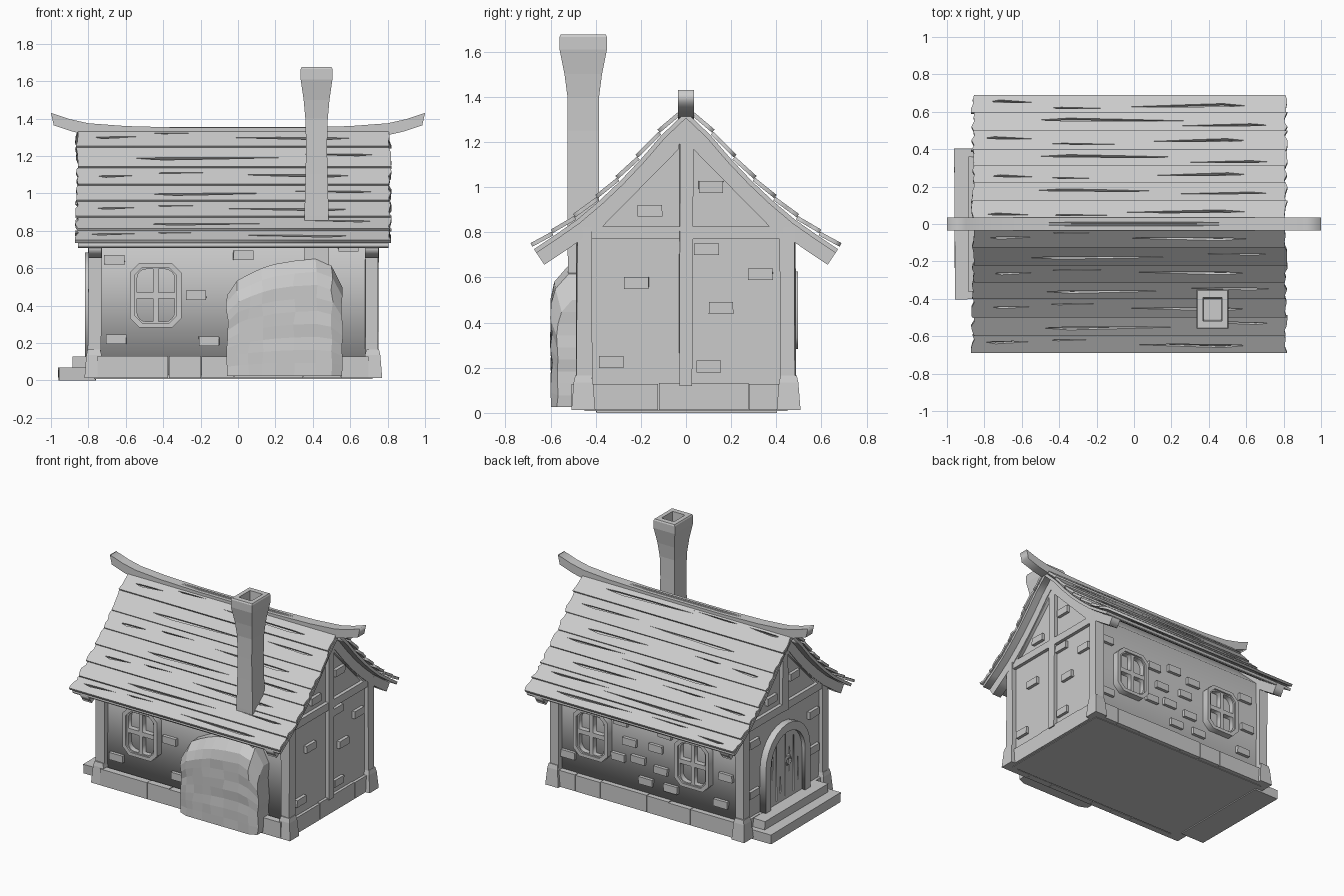
import bpy, bmesh, math, random
from mathutils import Vector, Matrix

if "Cube" in bpy.data.objects:
    bpy.data.objects.remove(bpy.data.objects["Cube"])

random.seed(4)
R = random.uniform
X, Y, Z = Vector((1, 0, 0)), Vector((0, 1, 0)), Vector((0, 0, 1))


def finish(name, bm):
    bmesh.ops.remove_doubles(bm, verts=bm.verts, dist=1e-5)
    bmesh.ops.recalc_face_normals(bm, faces=bm.faces)
    me = bpy.data.meshes.new(name)
    bm.to_mesh(me)
    ob = bpy.data.objects.new(name, me)
    bpy.context.collection.objects.link(ob)
    return ob


def plate(name, loops, origin, u, v, depth):
    """Flat outline (later loops are holes) in plane u,v, thickened about origin."""
    cu = bpy.data.curves.new(name, 'CURVE')
    cu.dimensions, cu.fill_mode, cu.extrude = '2D', 'BOTH', depth / 2
    for loop in loops:
        sp = cu.splines.new('POLY')
        sp.points.add(len(loop) - 1)
        for p, (a, b) in zip(sp.points, loop):
            p.co = (a, b, 0, 1)
        sp.use_cyclic_u = True
    tmp = bpy.data.objects.new(name, cu)
    bpy.context.collection.objects.link(tmp)
    dg = bpy.context.evaluated_depsgraph_get()
    bm = bmesh.new()
    bm.from_mesh(bpy.data.meshes.new_from_object(tmp.evaluated_get(dg)))
    bpy.data.objects.remove(tmp)
    rot = Matrix((u, v, u.cross(v))).transposed().to_4x4()
    bm.transform(Matrix.Translation(origin) @ rot)
    return finish(name, bm)


def box(name, x0, x1, y0, y1, z0, z1, jit=0.0):
    bm = bmesh.new()
    bmesh.ops.create_cube(bm, size=1)
    for p in bm.verts:
        p.co = ((x0 + x1) / 2 + p.co.x * (x1 - x0) + R(-jit, jit),
                (y0 + y1) / 2 + p.co.y * (y1 - y0) + R(-jit, jit),
                (z0 + z1) / 2 + p.co.z * (z1 - z0))
    return finish(name, bm)


def tower(name, cx, cy, rings):
    """Stack of rectangles (z, half x, half y) skinned into a closed shape."""
    bm = bmesh.new()
    rows = [[bm.verts.new((cx + sx * hx, cy + sy * hy, z))
             for sx, sy in ((-1, -1), (1, -1), (1, 1), (-1, 1))] for z, hx, hy in rings]
    for a, b in zip(rows, rows[1:]):
        for i in range(4):
            bm.faces.new((a[i], a[(i + 1) % 4], b[(i + 1) % 4], b[i]))
    bm.faces.new(rows[0])
    bm.faces.new(rows[-1])
    return finish(name, bm)


def crack(a0, a1, b, w):
    """Thin tapered sliver used as a hole in a board."""
    t = lambda f: a0 + (a1 - a0) * f
    return [(t(0), b), (t(.2), b - w), (t(.6), b - w * .3), (t(1), b + w * .5), (t(.55), b + w * .6), (t(.15), b + w * .4)]


# Roof section, right half: (y, z) of the sagging roof line
PROF = [(0, 1.35), (.115, 1.24), (.21, 1.13), (.30, 1.035), (.39, .95), (.49, .865), (.59, .795), (.68, .735)]


def offset_line(d):
    pts = []
    for i, (y, z) in enumerate(PROF):
        if i == 0:
            pts.append((0, z - d * 1.4))
            continue
        a, b = PROF[i - 1], PROF[min(i + 1, len(PROF) - 1)]
        t = Vector((b[0] - a[0], b[1] - a[1])).normalized()
        pts.append((y + t.y * d, z - t.x * d))
    return pts


def band(d0, d1):
    o, i = offset_line(d0), offset_line(d1)
    full = lambda q: [(-y, z) for y, z in q[:0:-1]] + q
    return full(o) + full(i)[::-1]


# Walls
gable = [(-.445, .03), (.445, .03), (.445, .82), (.3, .955), (0, 1.26), (-.3, .955), (-.445, .82)]
plate("walls", [gable], (-.025, 0, 0), Y, Z, 1.49)

# Roof underlay and gable rafters
plate("roof_underlay", [band(.012, .032)], (-.025, 0, 0), Y, Z, 1.66)
for x in (-.765, .715):
    plate("rafter", [band(.02, .095)], (x, 0, 0), Y, Z, .07)
    for s in (-1, 1):
        plate("gable_brace", [[(s * .45, .825), (s * .37, .825), (s * .03, 1.17), (s * .03, 1.25)]],
              (x, 0, 0), Y, Z, .06)

# Roof planks with splits and ragged ends
for s in (-1, 1):
    for k in range(7):
        top, low = (Vector((0, s * p[0], p[1])) for p in (PROF[k], PROF[k + 1]))
        up = (top - low).normalized()
        out = Vector((0, s * up.z, abs(up.y)))
        w = (top - low).length
        low = low + out * .010
        up = (top - low).normalized()
        h = w / 2 - .001
        n = 4
        ys = [-h + 2 * h * i / n for i in range(n + 1)]
        outline = [(.815 + R(-.012, .006), y) for y in ys] + [(-.865 + R(-.006, .012), y) for y in ys[::-1]]
        if k % 2:
            cr = [crack(-.52 + R(-.05, .05), .25 + R(-.08, .08), -.01, .012), crack(.72, .3 + R(-.1, .1), R(.005, .03), .009)]
        else:
            cr = [crack(-.8 + R(0, .06), -.54, R(-.02, .02), .01), crack(.6, .15 + R(-.3, .05), R(-.02, .02), .013),
                  crack(-.45, -.15 + R(-.1, .1), .025, .005)]
        plate("roof_plank", [outline] + cr, (top + low) / 2, X, up, .018)

# Ridge beam with upswept ends
arc = [(-1, 1.43), (-.9, 1.397), (-.8, 1.375), (-.6, 1.36), (-.3, 1.352)]
arc += [(-x, z) for x, z in arc[::-1]]
plate("ridge_beam", [arc + [(x * .985, z - .066) for x, z in arc[::-1]]], (0, 0, 0), X, Z, .072)

# Corner posts and their stone feet
for x in (-.765, .715):
    for y in (-.45, .45):
        box("corner_post", x - .035, x + .035, y - .033, y + .033, .12, .82, .004)
        tower("corner_stone", x - .005 if x < 0 else x + .005, y * 1.01,
              [(.012, .051, .053), (.135, .041, .043), (.165, .034, .036)])

# Gable timbers
for x, z0 in ((-.762, .77), (.712, .12)):
    box("cross_beam", x - .033, x + .033, -.44, .44, .77, .825)
    box("centre_post", x - .036, x + .036, -.03, .03, z0, 1.25, .004)

# Foundation blocks
box("base_slab", -.77, .72, -.45, .45, .008, .03)
xs = [-.75, -.37, -.195, -.02, .35, .55, .70]
for s in (-1, 1):
    for a, b in zip(xs, xs[1:]):
        box("foundation_block", a, b - .003, s * .468 - .04, s * .468 + R(0, .006) * s + .012, .012, .13 + R(-.005, .004))
ys = [-.43, -.02 - .1, .28, .43]
for x in (-.755, .705):
    for a, b in zip(ys, ys[1:]):
        box("foundation_block", x - .035, x + .035, a, b - .003, .012, .13 + R(-.005, .004))


# Windows: chamfered frame with four panes rounded at the outer corners
def pane(sx, sz):
    a0, a1, b0, b1, r = .014, .1, .016, .14, .05
    pts = [(a0, b0), (a1, b0)]
    pts += [(a1 - r + r * math.cos(t), b1 - r + r * math.sin(t)) for t in [i * math.pi / 8 for i in range(5)]]
    return [(sx * a, sz * b) for a, b in pts + [(a0, b1)]]


def octagon(w, h, c):
    return [(-w + c, -h), (w - c, -h), (w, -h + c), (w, h - c), (w - c, h), (-w + c, h), (-w, h - c), (-w, -h + c)]


panes = [pane(a, b) for a in (-1, 1) for b in (-1, 1)]
for x, s in ((-.44, -1), (.42, 1), (-.39, 1)):
    plate("window_bars", [octagon(.125, .16, .045)] + panes, (x, s * .46, .455), X, Z, .045)
    plate("window_frame", [octagon(.138, .172, .05), octagon(.112, .148, .04)], (x, s * .465, .455), X, Z, .06)

# Loose bricks showing through the plaster
front = [(-.66, .645), (-.65, .22), (-.225, .455), (-.155, .21), (.03, .67), (-.33, .735), (.23, .735), (.59, .715)]
back = [(.63, .66), (.2, .6), (.02, .64), (-.15, .6), (.13, .47), (-.08, .48), (.22, .34), (.06, .36), (-.12, .33),
        (.62, .25), (.0, .22), (-.2, .22), (-.62, .65), (-.64, .42), (-.6, .22)]
right = [(-.16, .895), (.11, 1), (.09, .725), (-.22, .575), (.33, .615), (.155, .465), (-.33, .225), (.1, .205)]
left = [(.14, .9), (-.12, .98), (.34, .66), (-.34, .62), (.34, .3), (-.34, .36)]
for pts, y in ((front, -.45), (back, .45)):
    for x, z in pts:
        box("brick", x - .054, x + .054, y - .018, y + .018, z - .026, z + .026, .002)
for pts, x in ((right, .725), (left, -.775)):
    for y, z in pts:
        box("brick", x - .018, x + .018, y - .054, y + .054, z - .026, z + .026, .002)


# Arched door with frame, ring handle and steps
def arch(r, spring, base=.12):
    return [(r, base)] + [(r * math.cos(t), spring + r * math.sin(t))
                          for t in [i * math.pi / 12 for i in range(13)]] + [(-r, base)]


plate("door_frame", [arch(.255, .43) + arch(.195, .43)[::-1]], (-.78, 0, 0), Y, Z, .075)
slits = [[(y - .004, .15), (y + .004, .15), (y + .003, t), (y - .003, t)]
         for y, t in ((-.1, .56), (-.005, .6), (.095, .56))]
knots = [[(b, a) for a, b in crack(z0, z1, y, .008)]
         for y, z0, z1 in ((-.15, .2, .42), (-.05, .5, .3), (.05, .18, .34), (.14, .5, .3))]
plate("door", [arch(.2, .43)] + slits + knots, (-.775, 0, 0), Y, Z, .03)
bpy.ops.mesh.primitive_torus_add(major_segments=12, minor_segments=6, major_radius=.028, minor_radius=.007,
                                 location=(-.798, -.03, .4), rotation=(0, math.pi / 2, 0))
bpy.context.object.name = "door_ring"
box("door_knob", -.81, -.77, -.04, -.02, .42, .44)
box("lower_step", -.96, -.76, -.4, .4, 0, .068, .004)
box("upper_step", -.882, -.76, -.36, .36, .06, .128, .004)

# Bulging clay oven on the front wall
outline = [(-.06, .46), (0, .535), (.06, .57), (.13, .6), (.2, .622), (.3, .64), (.42, .65), (.5, .615), (.555, .5)]
bm = bmesh.new()
rows = 9
grid = []
for i, (x, top) in enumerate(outline):
    col = []
    for j in range(rows + 1):
        z = .025 + (top - .025) * j / rows
        y = -.597 + (.025 if i in (0, 8) else 0) + max(0, j - rows + 2) ** 2 * .018
        q = .008 if j else 0
        col.append(bm.verts.new((x + R(-q, q), y + R(-q, q) * .7, z)))
    grid.append(col)
for a, b in zip(grid, grid[1:]):
    for j in range(rows):
        bm.faces.new((a[j], b[j], b[j + 1], a[j + 1]))
ext = bmesh.ops.extrude_edge_only(bm, edges=[e for e in bm.edges if e.is_boundary])
for p in (g for g in ext["geom"] if isinstance(g, bmesh.types.BMVert)):
    p.co.y = -.44
finish("oven", bm)

# Flared hollow chimney
tower("chimney", .42, -.455,
      [(.6, .066, .068), (.88, .065, .07), (1.1, .059, .069), (1.25, .056, .069), (1.4, .06, .07), (1.5, .069, .083),
       (1.61, .085, .105), (1.665, .085, .105), (1.675, .08, .1), (1.675, .05, .063), (1.5, .045, .055)])
